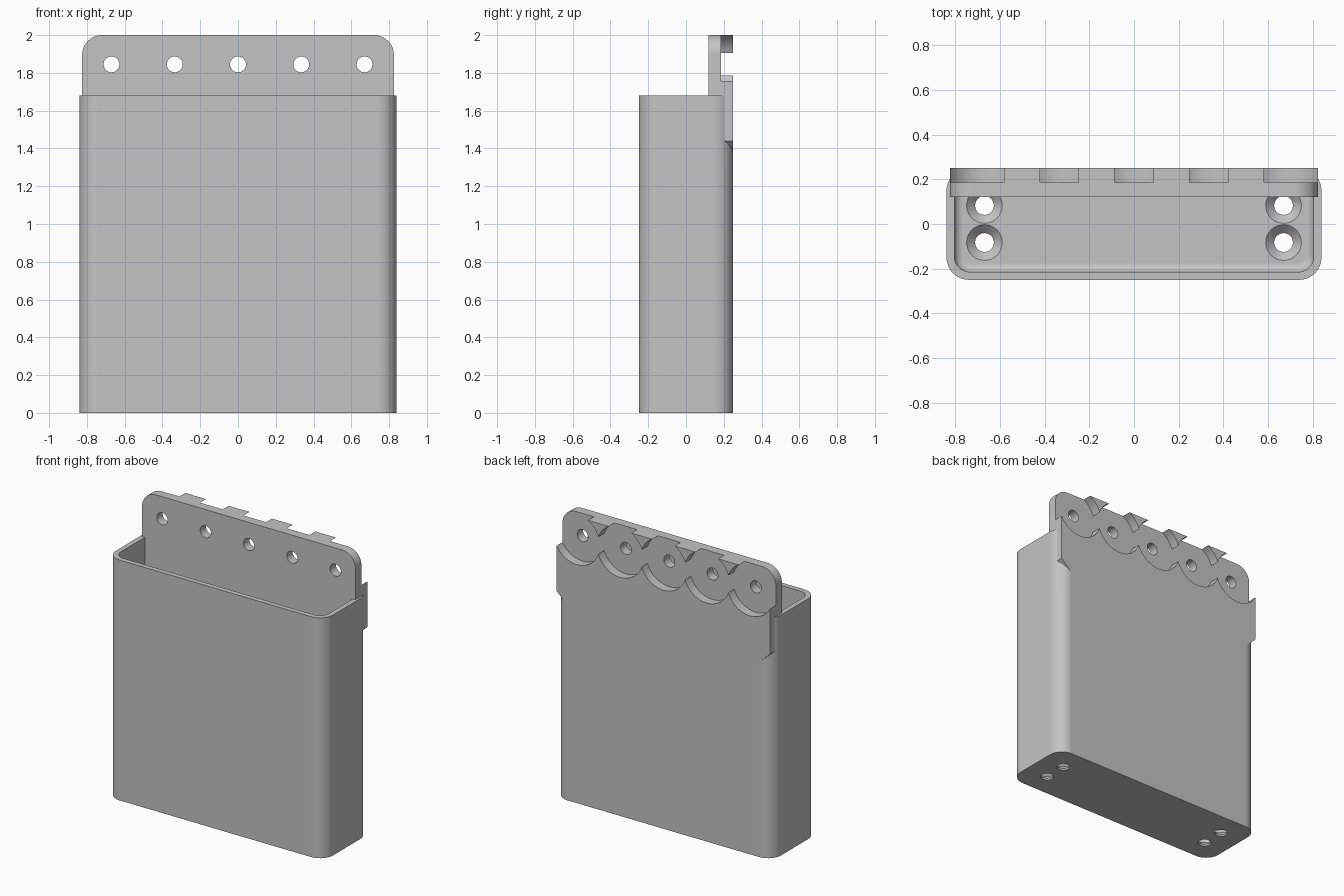
import bpy, bmesh
from math import sin, cos, pi, radians

cube = bpy.data.objects.get("Cube")
if cube:
    bpy.data.objects.remove(cube, do_unlink=True)

grey = bpy.data.materials.new("plain grey")
grey.use_nodes = True
grey.diffuse_color = (0.55, 0.55, 0.55, 1)
grey.node_tree.nodes["Principled BSDF"].inputs["Base Color"].default_value = (0.55, 0.55, 0.55, 1)


def arc(cx, cy, r, start, sweep=90, n=12):
    angles = [radians(start + sweep * i / n) for i in range(n + 1)]
    return [(cx + r * cos(a), cy + r * sin(a)) for a in angles]


def rounded_rect(w, d, r):
    x, y = w - r, d - r
    return arc(x, y, r, 0) + arc(-x, y, r, 90) + arc(-x, -y, r, 180) + arc(x, -y, r, 270)


def circle(cx, cy, r, n=64):
    return arc(cx, cy, r, 0, 360, n)[:-1]


def loft(name, rings, axis):
    """Solid through (outline, depth) rings stacked along an axis."""
    place = {"x": lambda u, v, d: (d, u, v),
             "y": lambda u, v, d: (u, d, v),
             "z": lambda u, v, d: (u, v, d)}[axis]
    bm = bmesh.new()
    loops = [[bm.verts.new(place(u, v, d)) for u, v in pts] for pts, d in rings]
    bm.faces.new(loops[0])
    bm.faces.new(loops[-1])
    for low, high in zip(loops, loops[1:]):
        for i in range(len(low)):
            j = (i + 1) % len(low)
            bm.faces.new((low[i], low[j], high[j], high[i]))
    bmesh.ops.recalc_face_normals(bm, faces=bm.faces)
    mesh = bpy.data.meshes.new(name)
    bm.to_mesh(mesh)
    bm.free()
    mesh.materials.append(grey)
    obj = bpy.data.objects.new(name, mesh)
    bpy.context.collection.objects.link(obj)
    return obj


def prism(name, pts, a, b, axis):
    return loft(name, [(pts, a), (pts, b)], axis)


def combine(target, tool, operation="DIFFERENCE"):
    mod = target.modifiers.new("combine", "BOOLEAN")
    mod.operation, mod.object, mod.solver = operation, tool, "EXACT"
    bpy.context.view_layer.objects.active = target
    bpy.ops.object.modifier_apply(modifier=mod.name)
    bpy.data.objects.remove(tool, do_unlink=True)


# Box shell with a filleted cavity
FLOOR, FILLET = 0.05, 0.04
holder = prism("wall_holder", rounded_rect(0.84, 0.25, 0.1), 0, 1.68, "z")
rings = []
for i in range(7):
    a = i / 6 * pi / 2
    inset = FILLET * (1 - sin(a))
    rings.append((rounded_rect(0.805 - inset, 0.215 - inset, 0.07 - inset),
                  FLOOR + FILLET * (1 - cos(a))))
rings.append((rounded_rect(0.805, 0.215, 0.07), 1.8))
combine(holder, loft("cavity", rings, "z"))

# Mounting plate: rounded on top, chamfered at the bottom corners
outline = arc(0.72, 1.895, 0.105, 0) + arc(-0.72, 1.895, 0.105, 90)
outline += [(-0.825, 1.44), (-0.74, 1.36), (0.74, 1.36), (0.825, 1.44)]
plate = prism("mounting_plate", outline, 0.12, 0.25, "y")
taper = [(0.215, 1.3), (0.215, 1.36), (0.1, 1.475), (0.1, 1.3)]
combine(plate, prism("inner_taper", taper, -1, 1, "x"))
combine(holder, plate, "UNION")

# Round recesses in the back, each with a bolt hole
for i in range(-2, 3):
    x = i * 0.335
    combine(holder, prism("recess", circle(x, 1.845, 0.178), 0.185, 0.4, "y"))
    combine(holder, prism("bolt_hole", circle(x, 1.845, 0.042, 32), 0, 0.4, "y"))

# Countersunk holes in the floor
for x in (-0.67, 0.67):
    for y in (-0.083, 0.083):
        profile = [(0.042, -0.1), (0.042, 0.012), (0.08, FLOOR), (0.08, 0.08)]
        combine(holder, loft("floor_hole", [(circle(x, y, r, 32), z) for r, z in profile], "z"))

# Smooth curves, crisp edges
bpy.ops.object.select_all(action="DESELECT")
holder.select_set(True)
bpy.context.view_layer.objects.active = holder
bpy.ops.object.shade_smooth_by_angle(angle=radians(30))
weighted = holder.modifiers.new("weighted normals", "WEIGHTED_NORMAL")
weighted.keep_sharp = True
